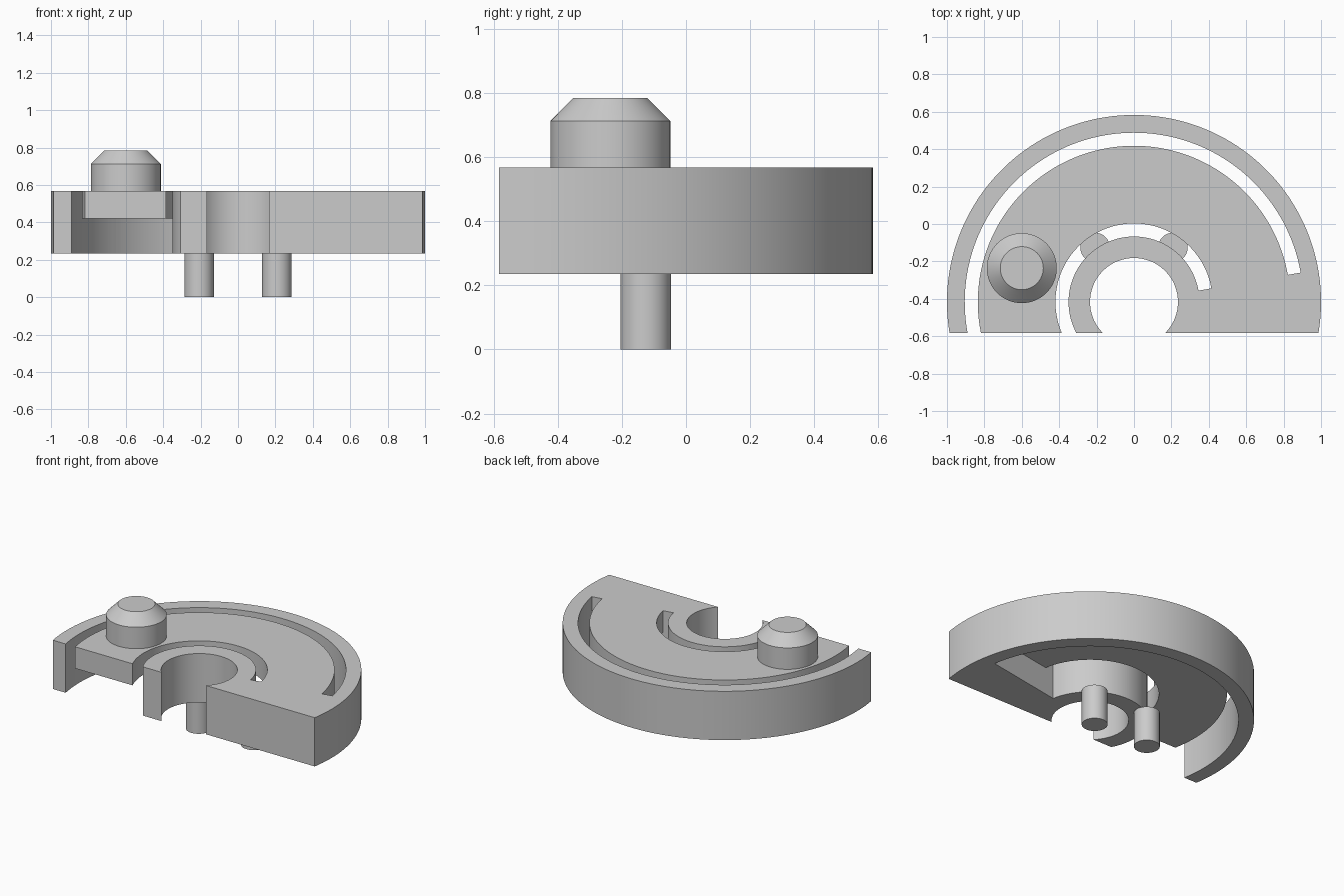
import bpy, bmesh
from math import asin, cos, sin, radians, pi

if "Cube" in bpy.data.objects:
    bpy.data.objects.remove(bpy.data.objects["Cube"], do_unlink=True)

AXIS_Y = -0.417            # centre of the arcs
FRONT_Y = -0.583           # flat front cut
BASE, POCKET, TOP = 0.235, 0.42, 0.567
SLOT_START = radians(10)
SLOT_END = radians(230)    # runs out past the flat front

grey = bpy.data.materials.new("plain_grey")
grey.use_nodes = True
grey.diffuse_color = (0.6, 0.6, 0.6, 1)
grey.node_tree.nodes["Principled BSDF"].inputs["Base Color"].default_value = (0.6, 0.6, 0.6, 1)


def finish(name, bm):
    bmesh.ops.recalc_face_normals(bm, faces=bm.faces)
    mesh = bpy.data.meshes.new(name)
    bm.to_mesh(mesh)
    bm.free()
    mesh.materials.append(grey)
    obj = bpy.data.objects.new(name, mesh)
    bpy.context.collection.objects.link(obj)
    return obj


def select(obj):
    bpy.ops.object.select_all(action='DESELECT')
    obj.select_set(True)
    bpy.context.view_layer.objects.active = obj


def smooth(obj):
    select(obj)
    bpy.ops.object.shade_smooth_by_angle(angle=radians(30))


def sector(name, r0, r1, span, z0, z1, steps=96):
    """Arc-shaped block; span(r) gives the start and end angle at radius r."""
    bm = bmesh.new()
    rings = []
    for i in range(steps + 1):
        ring = []
        for r, z in ((r0, z0), (r1, z0), (r1, z1), (r0, z1)):
            a, b = span(r)
            t = a + (b - a) * i / steps
            ring.append(bm.verts.new((r * cos(t), AXIS_Y + r * sin(t), z)))
        rings.append(ring)
    for p, q in zip(rings, rings[1:]):
        for k in range(4):
            n = (k + 1) % 4
            bm.faces.new((p[k], p[n], q[n], q[k]))
    bm.faces.new(rings[0])
    bm.faces.new(rings[-1])
    return finish(name, bm)


def to_front(r):
    dip = asin((AXIS_Y - FRONT_Y) / r)
    return -dip, pi + dip


def slot_span(r):
    return SLOT_START, SLOT_END


def turned(name, x, y, profile, sides=64):
    """Solid of revolution from (radius, height) pairs."""
    bm = bmesh.new()
    rings = [[bm.verts.new((x + r * cos(2 * pi * i / sides),
                            y + r * sin(2 * pi * i / sides), z))
              for i in range(sides)] for r, z in profile]
    for low, high in zip(rings, rings[1:]):
        for i in range(sides):
            n = (i + 1) % sides
            bm.faces.new((low[i], low[n], high[n], high[i]))
    bm.faces.new(rings[0])
    bm.faces.new(rings[-1])
    smooth(finish(name, bm))


# Half-round body with two curved slots and a recess underneath
body = sector("body", 0.235, 1.0, to_front, BASE, TOP)
cutters = [
    sector("outer_slot_cutter", 0.835, 0.905, slot_span, 0.1, 0.7),
    sector("inner_slot_cutter", 0.35, 0.42, slot_span, 0.1, 0.7),
    sector("underside_cutter", 0.385, 0.87, slot_span, 0.1, POCKET),
]
for cutter in cutters:
    cutter.hide_render = True
    mod = body.modifiers.new("cut", 'BOOLEAN')
    mod.operation = 'DIFFERENCE'
    mod.solver = 'EXACT'
    mod.object = cutter
    select(body)
    bpy.ops.object.modifier_apply(modifier=mod.name)
    bpy.data.objects.remove(cutter, do_unlink=True)
smooth(body)

# Chamfered button on the free arm
turned("button", -0.6, -0.236, ((0.187, TOP), (0.187, 0.713), (0.115, 0.785)))

# Two locating pins below
for side, x in (("left", 0.208), ("right", -0.208)):
    turned(side + "_pin", x, -0.126, ((0.079, 0), (0.079, BASE)))
